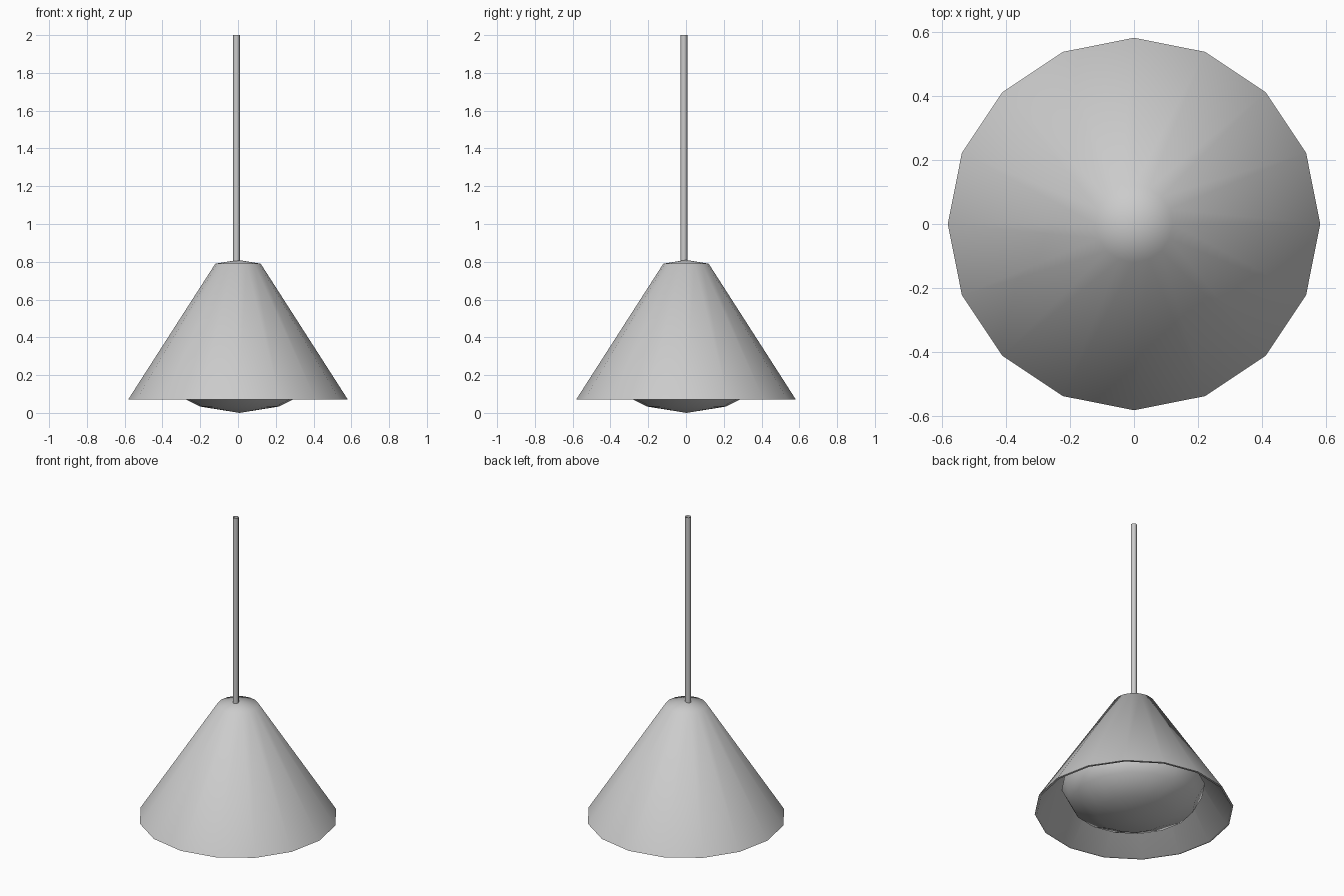
import bpy, bmesh
from math import cos, sin, pi, radians

cube = bpy.data.objects.get("Cube")
if cube:
    bpy.data.objects.remove(cube, do_unlink=True)

grey = bpy.data.materials.new("light grey")
grey.use_nodes = True
colour = (0.6, 0.6, 0.6, 1)
grey.diffuse_color = colour
grey.node_tree.nodes["Principled BSDF"].inputs["Base Color"].default_value = colour


def lathe(name, profile, sides, centre=(0, 0), angle=180):
    """Turn a (radius, height) profile, ordered bottom to top on its outside, around z."""
    bm = bmesh.new()
    rings = []
    for r, z in profile:
        if r == 0:
            rings.append([bm.verts.new((0, 0, z))] * sides)
        else:
            rings.append([bm.verts.new((r * cos(2 * pi * i / sides), r * sin(2 * pi * i / sides), z))
                          for i in range(sides)])
    for low, high in zip(rings, rings[1:]):
        for i in range(sides):
            j = (i + 1) % sides
            corners = dict.fromkeys((low[i], low[j], high[j], high[i]))
            bm.faces.new(list(corners))
    mesh = bpy.data.meshes.new(name)
    bm.to_mesh(mesh)
    bm.free()
    mesh.materials.append(grey)
    obj = bpy.data.objects.new(name, mesh)
    obj.location = (*centre, 0)
    bpy.context.collection.objects.link(obj)
    bpy.ops.object.select_all(action="DESELECT")
    obj.select_set(True)
    bpy.context.view_layer.objects.active = obj
    bpy.ops.object.shade_smooth_by_angle(angle=radians(angle))
    return obj


# Conical shade: inner skin, thin rim, outer skin and shallow cap
lathe("shade", [(0, 0.79), (0.11, 0.775), (0.568, 0.07),
                (0.582, 0.07), (0.12, 0.79), (0, 0.81)], 16, angle=70)

# Flattened glass bulb inside the shade
bulb = [(0.42 * sin(pi * k / 6), 0.22 - 0.215 * cos(pi * k / 6)) for k in range(7)]
bulb[0], bulb[-1] = (0, 0), (0, 0.435)
lathe("bulb", bulb, 16, (0.008, 0.003))

# Hanging rod, an open tube
lathe("rod", [(0.018, 0.80), (0.018, 2.0)], 8, (-0.008, -0.011))
